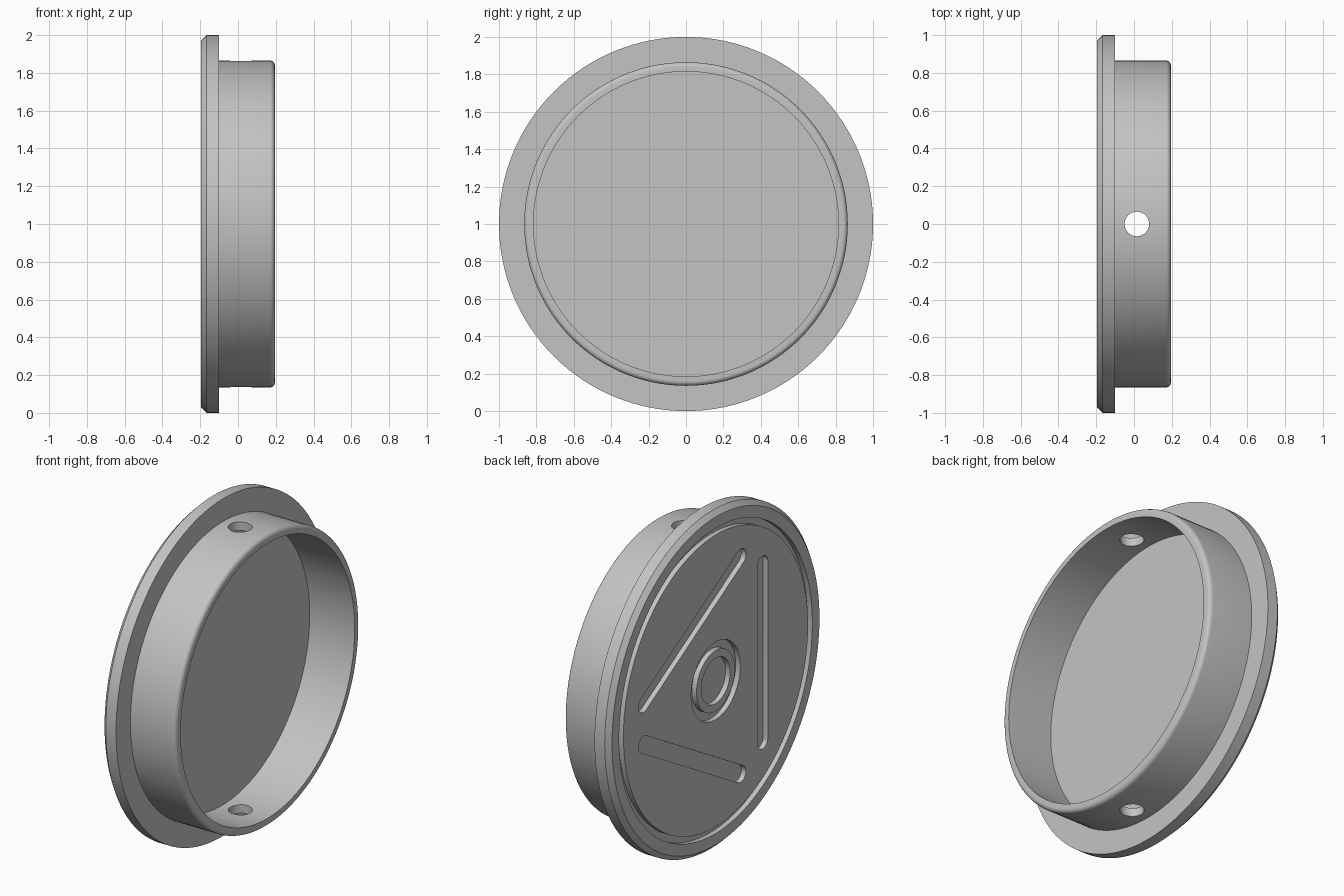
import bpy, bmesh
from math import sin, cos, pi, radians
from mathutils import Matrix, Vector

cube = bpy.data.objects.get("Cube")
if cube:
    bpy.data.objects.remove(cube, do_unlink=True)

SEGMENTS = 128
FACE, FLOOR, RIM = -0.195, -0.10, 0.195      # axial positions along x
GROOVE = FACE + 0.03                         # bottom of the face grooves
TUBE_OUT, TUBE_IN, FILLET = 0.865, 0.815, 0.025

grey = bpy.data.materials.new("plain grey")
grey.use_nodes = True
grey.diffuse_color = (0.55, 0.55, 0.55, 1)
grey.node_tree.nodes["Principled BSDF"].inputs["Base Color"].default_value = (0.55, 0.55, 0.55, 1)


def add_object(name, bm):
    bmesh.ops.recalc_face_normals(bm, faces=bm.faces)
    mesh = bpy.data.meshes.new(name)
    bm.to_mesh(mesh)
    bm.free()
    mesh.materials.append(grey)
    obj = bpy.data.objects.new(name, mesh)
    bpy.context.collection.objects.link(obj)
    return obj


def lathe(name, profile):
    """Revolve (x, radius) points around the horizontal axis at z = 1."""
    bm = bmesh.new()
    verts = [bm.verts.new((x, 0, r)) for x, r in profile]
    edges = [bm.edges.new(pair) for pair in zip(verts, verts[1:])]
    bmesh.ops.spin(bm, geom=verts + edges, cent=(0, 0, 0), axis=(1, 0, 0),
                   angle=2 * pi, steps=SEGMENTS)
    bmesh.ops.remove_doubles(bm, verts=bm.verts, dist=0.0001)
    bmesh.ops.translate(bm, verts=bm.verts, vec=(0, 0, 1))
    return add_object(name, bm)


def slot_cutter(name, angle):
    """Rounded bar, offset from the centre and turned around the axis."""
    offset, half, radius, n = -0.44, 0.525, 0.048, 16
    outline = []
    for end in (1, -1):
        for i in range(n + 1):
            a = pi * i / n
            outline.append((offset + end * radius * cos(a), end * (half + radius * sin(a))))
    bm = bmesh.new()
    face = bm.faces.new([bm.verts.new((FACE - 0.05, y, z)) for y, z in outline])
    top = bmesh.ops.extrude_face_region(bm, geom=[face])["geom"]
    moved = [v for v in top if isinstance(v, bmesh.types.BMVert)]
    bmesh.ops.translate(bm, verts=moved, vec=(GROOVE - FACE + 0.05, 0, 0))
    bmesh.ops.rotate(bm, verts=bm.verts, cent=(0, 0, 0), matrix=Matrix.Rotation(angle, 3, 'X'))
    bmesh.ops.translate(bm, verts=bm.verts, vec=(0, 0, 1))
    return add_object(name, bm)


# Face grooves, chamfered flange and tube wall in one profile
profile = [(GROOVE, 0), (GROOVE, 0.135), (FACE, 0.135), (FACE, 0.18), (GROOVE, 0.18),
           (GROOVE, 0.23), (FACE, 0.23), (FACE, 0.865), (GROOVE, 0.865), (GROOVE, 0.905),
           (FACE, 0.905), (FACE, 0.972), (FACE + 0.028, 1), (FLOOR, 1), (FLOOR, TUBE_OUT)]
for i in range(7):
    a = pi / 2 * i / 6
    profile.append((RIM - FILLET + FILLET * sin(a), TUBE_OUT - FILLET + FILLET * cos(a)))
profile += [(RIM, TUBE_IN), (FLOOR, TUBE_IN), (FLOOR, 0)]
cap = lathe("end_cap", profile)

# Three slots in a triangle on the closed face
cutters = [slot_cutter(f"slot_cutter_{k + 1}", radians(120 * k)) for k in range(3)]

# Hole through the tube wall, top and bottom
bm = bmesh.new()
bmesh.ops.create_cone(bm, cap_ends=True, segments=48, radius1=0.065, radius2=0.065, depth=3,
                      matrix=Matrix.Translation(Vector((0.015, 0, 1))))
cutters.append(add_object("hole_cutter", bm))

bpy.context.view_layer.objects.active = cap
cap.select_set(True)
for cutter in cutters:
    cutter.hide_render = True
    mod = cap.modifiers.new("cut", 'BOOLEAN')
    mod.operation, mod.solver, mod.object = 'DIFFERENCE', 'EXACT', cutter
    bpy.ops.object.modifier_apply(modifier=mod.name)
for cutter in cutters:
    bpy.data.objects.remove(cutter, do_unlink=True)

bpy.ops.object.shade_smooth_by_angle(angle=radians(30))
